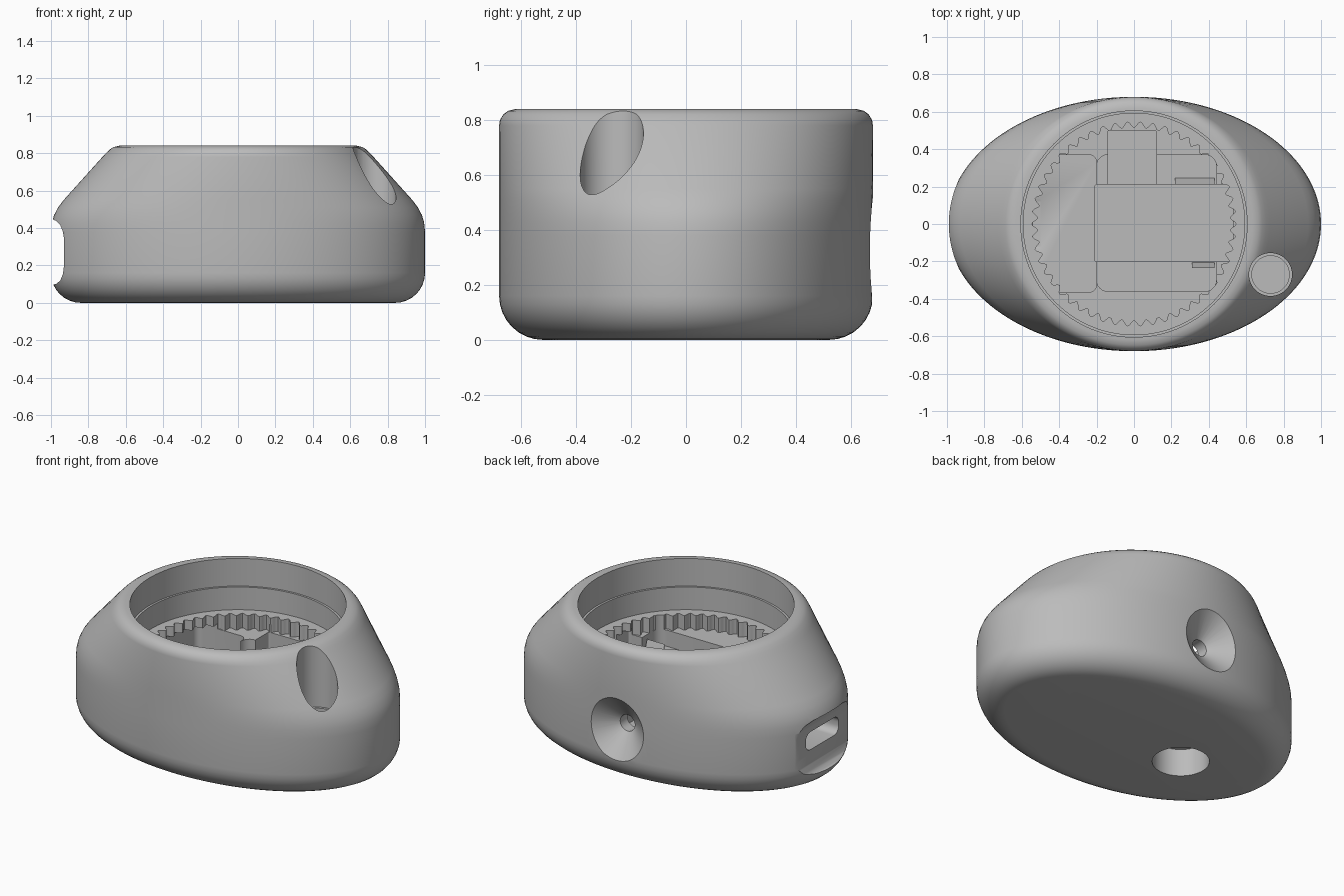
import bpy, bmesh, math
from mathutils import Matrix, Vector

if "Cube" in bpy.data.objects:
    bpy.data.objects.remove(bpy.data.objects["Cube"])

grey = bpy.data.materials.new("plain grey")
grey.use_nodes = True
colour = (0.5, 0.5, 0.5, 1)
grey.diffuse_color = colour
grey.node_tree.nodes["Principled BSDF"].inputs["Base Color"].default_value = colour


def finish(name, bm):
    bmesh.ops.recalc_face_normals(bm, faces=bm.faces[:])
    me = bpy.data.meshes.new(name)
    bm.to_mesh(me)
    bm.free()
    me.materials.append(grey)
    ob = bpy.data.objects.new(name, me)
    bpy.context.collection.objects.link(ob)
    return ob


def loft(name, rings):
    """Skin a stack of closed rings and cap both ends."""
    bm = bmesh.new()
    loops = [[bm.verts.new(p) for p in ring] for ring in rings]
    n = len(loops[0])
    for low, high in zip(loops, loops[1:]):
        for i in range(n):
            j = (i + 1) % n
            bm.faces.new((low[i], low[j], high[j], high[i]))
    bm.faces.new(loops[0][::-1])
    bm.faces.new(loops[-1])
    return finish(name, bm)


def prism(name, pts, lo, hi, axis="z"):
    place = {"x": lambda p, h: (h, p[0], p[1]),
             "y": lambda p, h: (p[0], h, p[1]),
             "z": lambda p, h: (p[0], p[1], h)}[axis]
    return loft(name, [[place(p, h) for p in pts] for h in (lo, hi)])


def circle(cx, cy, r, n=64):
    return [(cx + r * math.cos(math.tau * i / n), cy + r * math.sin(math.tau * i / n))
            for i in range(n)]


def rounded(x0, x1, y0, y1, r, steps=6):
    """Rounded rectangle outline."""
    pts = []
    for k, (cx, cy) in enumerate([(x1 - r, y1 - r), (x0 + r, y1 - r),
                                  (x0 + r, y0 + r), (x1 - r, y0 + r)]):
        for i in range(steps + 1):
            a = math.pi / 2 * (k + i / steps)
            pts.append((cx + r * math.cos(a), cy + r * math.sin(a)))
    return pts


# Body: oval foot blending into a round collar (z, half length, half depth)
fillet = 0.16
levels = []
for i in range(9):
    a = math.pi / 2 * i / 8
    inset = fillet * (1 - math.sin(a))
    levels.append((fillet * (1 - math.cos(a)), 1 - inset, 0.68 - inset))
levels += [(0.38, 1, 0.68), (0.43, 0.995, 0.68), (0.47, 0.983, 0.68),
           (0.51, 0.962, 0.68), (0.55, 0.932, 0.68), (0.78, 0.725, 0.68),
           (0.8, 0.706, 0.677), (0.82, 0.685, 0.665), (0.833, 0.665, 0.648),
           (0.84, 0.635, 0.62)]
N = 144
body = loft("housing_body", [[(a * math.cos(math.tau * i / N), b * math.sin(math.tau * i / N), z)
                              for i in range(N)] for z, a, b in levels])

cutters = []
def cut(pts, lo, hi, axis="z"):
    cutters.append(prism("cutter", pts, lo, hi, axis))

# Stepped round bore and toothed ring
cut(circle(0, 0, 0.605, 128), 0.67, 0.95)
cut(circle(0, 0, 0.592, 128), 0.53, 0.94)
teeth, steps = 50, 8
ring = []
for i in range(teeth * steps):
    a = math.tau * i / (teeth * steps)
    r = 0.53 + 0.016 * math.cos(teeth * a)
    ring.append((r * math.cos(a), r * math.sin(a)))
cut(ring, 0.44, 0.93)

# Inner compartments
cut(rounded(-0.2, 0.44, -0.36, 0.37, 0.06), 0.34, 0.6)
cut(rounded(-0.54, -0.2, -0.365, 0.37, 0.04), 0.24, 0.47)
cut(rounded(-0.21, 0.53, -0.2, 0.21, 0.01), 0.18, 0.48)
cut(rounded(-0.14, 0.12, 0.2, 0.5, 0.01), 0.22, 0.49)

# Vertical socket in the sloping shoulder
cut(circle(0.73, -0.27, 0.115), 0.45, 1.0)
cut(circle(0.73, -0.27, 0.1), 0.3, 0.9)

# Round blind hole underneath
cut(circle(-0.375, -0.04, 0.16), -0.1, 0.17)

# Flared end recess and connector slot
cut([(-1.1, 0.46), (-1.0, 0.45), (-0.97, 0.437), (-0.95, 0.415), (-0.936, 0.38),
     (-0.93, 0.34), (-0.93, 0.2), (-0.936, 0.155), (-0.95, 0.12), (-0.97, 0.102),
     (-1.0, 0.095), (-1.1, 0.095)], -0.5, 0.5, "y")
cut(rounded(-0.16, 0.16, 0.235, 0.345, 0.045), -1.0, -0.5, "x")

# Countersunk screw hole at the back
cutters.append(loft("cutter", [[(x, y, z) for x, z in circle(0, 0.325, r)]
                               for y, r in [(0.45, 0.05), (0.57, 0.05), (0.72, 0.245)]]))

for c in cutters:
    c.hide_render = True
    mod = body.modifiers.new("cut", "BOOLEAN")
    mod.operation = "DIFFERENCE"
    mod.solver = "EXACT"
    mod.object = c
    bpy.context.view_layer.objects.active = body
    bpy.ops.object.modifier_apply(modifier=mod.name)
    bpy.data.objects.remove(c)

# Small wedge clips beside the centre compartment
clips = [prism("rear_clip", [(0.212, 0.33), (0.25, 0.33), (0.212, 0.42)], 0.22, 0.43, "x"),
         prism("front_clip", [(-0.235, 0.33), (-0.202, 0.33), (-0.235, 0.42)], 0.31, 0.43, "x")]

# Smooth curved walls while keeping machined edges crisp
bpy.ops.object.select_all(action="DESELECT")
body.select_set(True)
bpy.context.view_layer.objects.active = body
bpy.ops.object.shade_smooth_by_angle(angle=math.radians(32))
